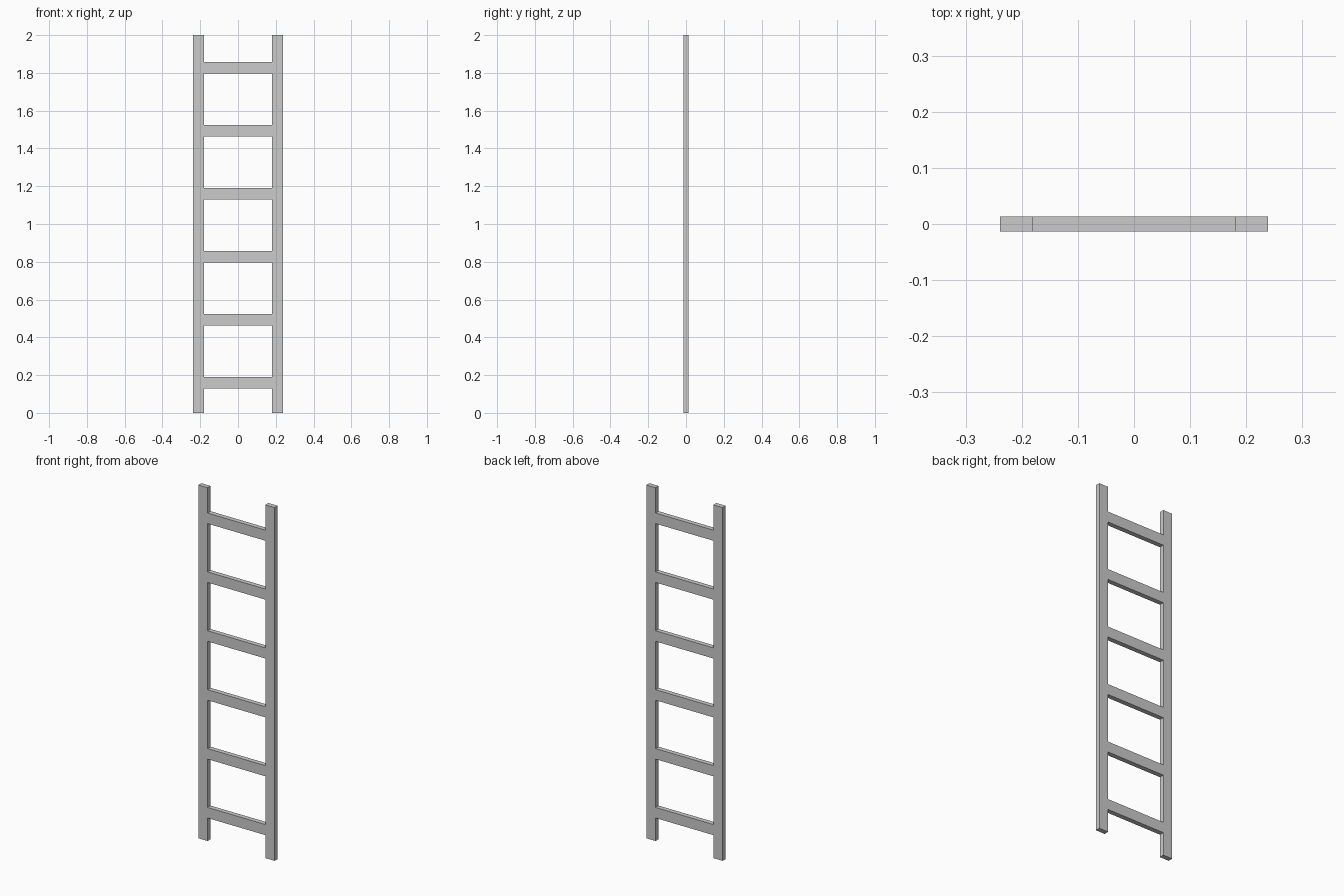
import bpy
import bmesh

if "Cube" in bpy.data.objects:
    bpy.data.objects.remove(bpy.data.objects["Cube"])

OUTER, INNER = 0.239, 0.181   # rail edges in x
HALF_DEPTH = 0.0135
HEIGHT = 2.0
RUNGS, FIRST, STEP, RUNG_H = 6, 0.16, 1 / 3, 0.06

# Grid lines of the flush one-piece frame
xs = [-OUTER, -INNER, INNER, OUTER]
zs = [0.0]
for i in range(RUNGS):
    centre = FIRST + i * STEP
    zs += [centre - RUNG_H / 2, centre + RUNG_H / 2]
zs.append(HEIGHT)

bm = bmesh.new()
grid = [[bm.verts.new((x, -HALF_DEPTH, z)) for z in zs] for x in xs]

# Two rails (outer columns) and the rungs (odd cells of the middle column)
for c in range(3):
    for r in range(len(zs) - 1):
        if c != 1 or r % 2 == 1:
            bm.faces.new((grid[c][r], grid[c + 1][r],
                          grid[c + 1][r + 1], grid[c][r + 1]))

# Give the outline its thickness
front = bm.faces[:]
back = bmesh.ops.extrude_face_region(bm, geom=front, use_keep_orig=True)
moved = [v for v in back["geom"] if isinstance(v, bmesh.types.BMVert)]
bmesh.ops.translate(bm, verts=moved, vec=(0, 2 * HALF_DEPTH, 0))
bmesh.ops.recalc_face_normals(bm, faces=bm.faces[:])

mesh = bpy.data.meshes.new("ladder_frame")
bm.to_mesh(mesh)
bm.free()
ladder = bpy.data.objects.new("ladder_frame", mesh)
bpy.context.collection.objects.link(ladder)
